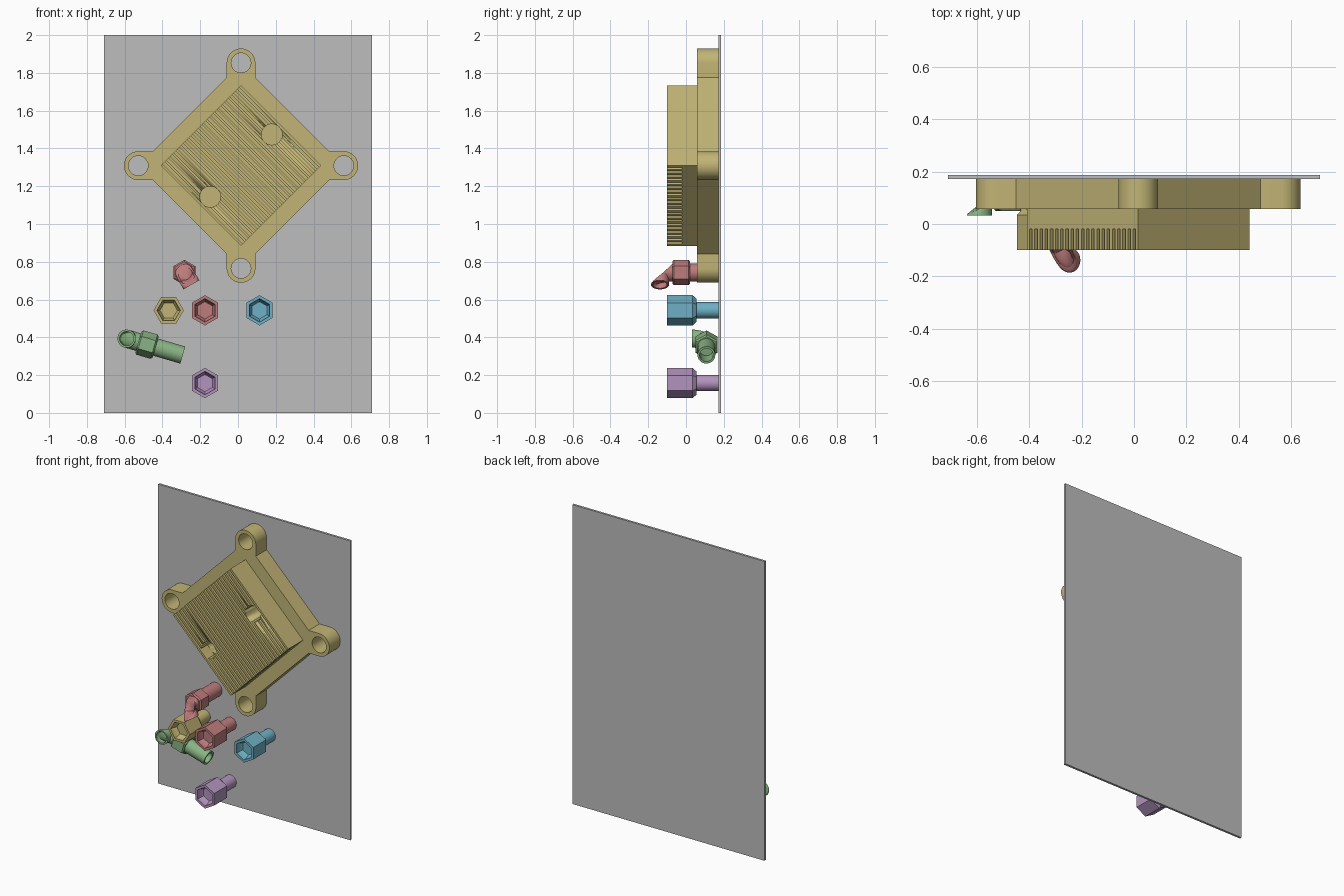
import bpy, bmesh
from math import sin, cos, pi, radians, sqrt
from mathutils import Matrix, Vector

cube = bpy.data.objects.get("Cube")
if cube:
    bpy.data.objects.remove(cube, do_unlink=True)


def material(name, rgb):
    m = bpy.data.materials.new(name)
    m.use_nodes = True
    m.diffuse_color = (*rgb, 1)
    m.node_tree.nodes["Principled BSDF"].inputs["Base Color"].default_value = (*rgb, 1)
    return m


GREY = material("panel grey", (0.51, 0.51, 0.51))
YELLOW = material("sand yellow", (0.54, 0.46, 0.18))
RED = material("dusty red", (0.51, 0.20, 0.20))
GREEN = material("leaf green", (0.25, 0.45, 0.23))
BLUE = material("sky blue", (0.155, 0.434, 0.555))
PURPLE = material("lilac", (0.45, 0.295, 0.51))


def finish(name, bm, mat, matrix=Matrix()):
    bmesh.ops.transform(bm, matrix=matrix, verts=bm.verts)
    bmesh.ops.recalc_face_normals(bm, faces=bm.faces)
    mesh = bpy.data.meshes.new(name)
    bm.to_mesh(mesh)
    bm.free()
    mesh.materials.append(mat)
    ob = bpy.data.objects.new(name, mesh)
    bpy.context.collection.objects.link(ob)
    bpy.ops.object.select_all(action="DESELECT")
    ob.select_set(True)
    bpy.context.view_layer.objects.active = ob
    bpy.ops.object.shade_smooth_by_angle(angle=radians(30))
    return ob


def frame(origin, x_dir, z_dir):
    x, z = Vector(x_dir).normalized(), Vector(z_dir).normalized()
    rot = Matrix((x, z.cross(x), z)).transposed().to_4x4()
    return Matrix.Translation(origin) @ rot


def loft(bm, rings, sides, phase=0.0):
    """Skin rings given as (centre, in-plane axis, radius); local y is the other axis."""
    loops = []
    for centre, axis, r in rings:
        angles = [2 * pi * i / sides + phase for i in range(sides)]
        loops.append([bm.verts.new(Vector(centre) + r * (cos(a) * Vector(axis) + Vector((0, sin(a), 0))))
                      for a in angles])
    for a, b in zip(loops, loops[1:]):
        for i in range(sides):
            j = (i + 1) % sides
            bm.faces.new((a[i], a[j], b[j], b[i]))
    bm.faces.new(loops[0])
    bm.faces.new(loops[-1])


def turned(bm, profile, sides, phase=0.0):
    loft(bm, [((0, 0, z), (1, 0, 0), r) for z, r in profile], sides, phase)


# Back panel
bm = bmesh.new()
bmesh.ops.create_cube(bm, size=1)
bmesh.ops.scale(bm, vec=(1.42, 0.015, 2), verts=bm.verts)
finish("back_panel", bm, GREY, Matrix.Translation((0, 0.179, 1)))

# Diamond mounting frame with four round ears
CX, CZ = 0.016, 1.309
EAR, EAR_R, HOLE_R, HALF = 0.544, 0.076, 0.052, 0.543
outline, holes = [], []
for k in range(4):
    rot = Matrix.Rotation(k * pi / 2, 2)
    arc = [(EAR_R * cos(pi * i / 20), EAR + EAR_R * sin(pi * i / 20)) for i in range(21)]
    side = [(EAR_R, HALF - EAR_R)] + arc + [(-EAR_R, HALF - EAR_R)]
    outline += [rot @ Vector(p) for p in side]
    holes.append([rot @ Vector((HOLE_R * cos(pi * i / 16), EAR + HOLE_R * sin(pi * i / 16)))
                  for i in range(32)])
bm = bmesh.new()
for loop in [outline] + holes:
    vs = [bm.verts.new((p.x, 0.057, p.y)) for p in loop]
    for a, b in zip(vs, vs[1:] + vs[:1]):
        bm.edges.new((a, b))
bmesh.ops.triangle_fill(bm, use_beauty=True, edges=bm.edges[:])
ext = bmesh.ops.extrude_face_region(bm, geom=bm.faces[:])
bmesh.ops.translate(bm, vec=(0, 0.115, 0),
                    verts=[v for v in ext["geom"] if isinstance(v, bmesh.types.BMVert)])
finish("mounting_frame", bm, YELLOW, Matrix.Translation((CX, 0, CZ)))

# Finned block: comb profile extruded along the grooves
SIDE, FINS = 0.425 * sqrt(2), 22
pitch = SIDE / (FINS - 0.5)
comb = [(-SIDE / 2, 0.058)]
for i in range(FINS):
    u = -SIDE / 2 + i * pitch
    comb += [(u, -0.1), (u + pitch / 2, -0.1)]
    if i < FINS - 1:
        comb += [(u + pitch / 2, -0.02), (u + pitch, -0.02)]
comb.append((SIDE / 2, 0.058))
bm = bmesh.new()
face = bm.faces.new([bm.verts.new((u, y, -SIDE / 2)) for u, y in comb])
ext = bmesh.ops.extrude_face_region(bm, geom=[face])
bmesh.ops.translate(bm, vec=(0, 0, SIDE),
                    verts=[v for v in ext["geom"] if isinstance(v, bmesh.types.BMVert)])
block = finish("finned_block", bm, YELLOW,
               Matrix.Translation((CX, 0, CZ)) @ Matrix.Rotation(-pi / 4, 4, "Y"))

# Two blind holes in the block
for s in (-1, 1):
    bm = bmesh.new()
    turned(bm, [(-0.2, 0.055), (0.05, 0.055)], 32)
    cutter = finish("hole_cutter", bm, YELLOW,
                    frame((CX + s * 0.163, 0, CZ + s * 0.165), (1, 0, 0), (0, 1, 0)))
    cutter.hide_render = True
    mod = block.modifiers.new("hole", "BOOLEAN")
    mod.operation, mod.solver, mod.object = "DIFFERENCE", "EXACT", cutter
    bpy.context.view_layer.objects.active = block
    bpy.ops.object.modifier_apply(modifier=mod.name)
    bpy.data.objects.remove(cutter, do_unlink=True)


# Straight hex fittings: socketed head and round shank
def straight_fitting(name, x, z, corner, mat):
    bm = bmesh.new()
    turned(bm, [(-0.055, 0.046), (-0.075, 0.06), (-0.1, 0.062), (-0.1, 0.08),
                (0.035, 0.08), (0.055, 0.062)], 6)
    turned(bm, [(0.05, 0.043), (0.173, 0.043)], 32)
    finish(name, bm, mat, frame((x, 0, z), corner, (0, 1, 0)))


UP = (0, 0, 1)
straight_fitting("yellow_fitting", -0.367, 0.543, (1, 0, 0), YELLOW)
straight_fitting("red_fitting", -0.175, 0.543, UP, RED)
straight_fitting("blue_fitting", 0.114, 0.543, UP, BLUE)
straight_fitting("purple_fitting", -0.175, 0.158, UP, PURPLE)


# Elbow fittings: bent tube, hex collar and bored barrel
def elbow_fitting(name, origin, bend_dir, axis, mat):
    R = 0.075

    def ring(t, r):
        return (R - R * sin(t), 0, R - R * cos(t)), (sin(t), 0, cos(t)), r

    def bend(t, r):
        # t = 0 is the open mouth, t = pi / 2 meets the collar
        return (R * (1 - sin(t)), 0, R * (1 - cos(t))), (sin(t), 0, -cos(t)), r

    ts = [pi / 2 * i / 12 for i in range(13)]
    bm = bmesh.new()
    loft(bm, [bend(t, 0.048) for t in reversed(ts)] + [bend(t, 0.037) for t in ts[:-1]], 32)
    turned(bm, [(0.066, 0.058), (0.074, 0.067), (0.152, 0.067), (0.16, 0.058)], 6, pi / 6)
    turned(bm, [(0.15, 0.047), (0.31, 0.047), (0.31, 0.036), (0.2, 0.036)], 32)
    finish(name, bm, mat, frame(origin, bend_dir, axis))


elbow_fitting("red_elbow", (-0.284, -0.138, 0.743), (0.5, 0, -0.866), (0, 1, 0), RED)
elbow_fitting("green_elbow", (-0.59, 0.108, 0.393), (0, -1, 0), (0.96, 0, -0.28), GREEN)
